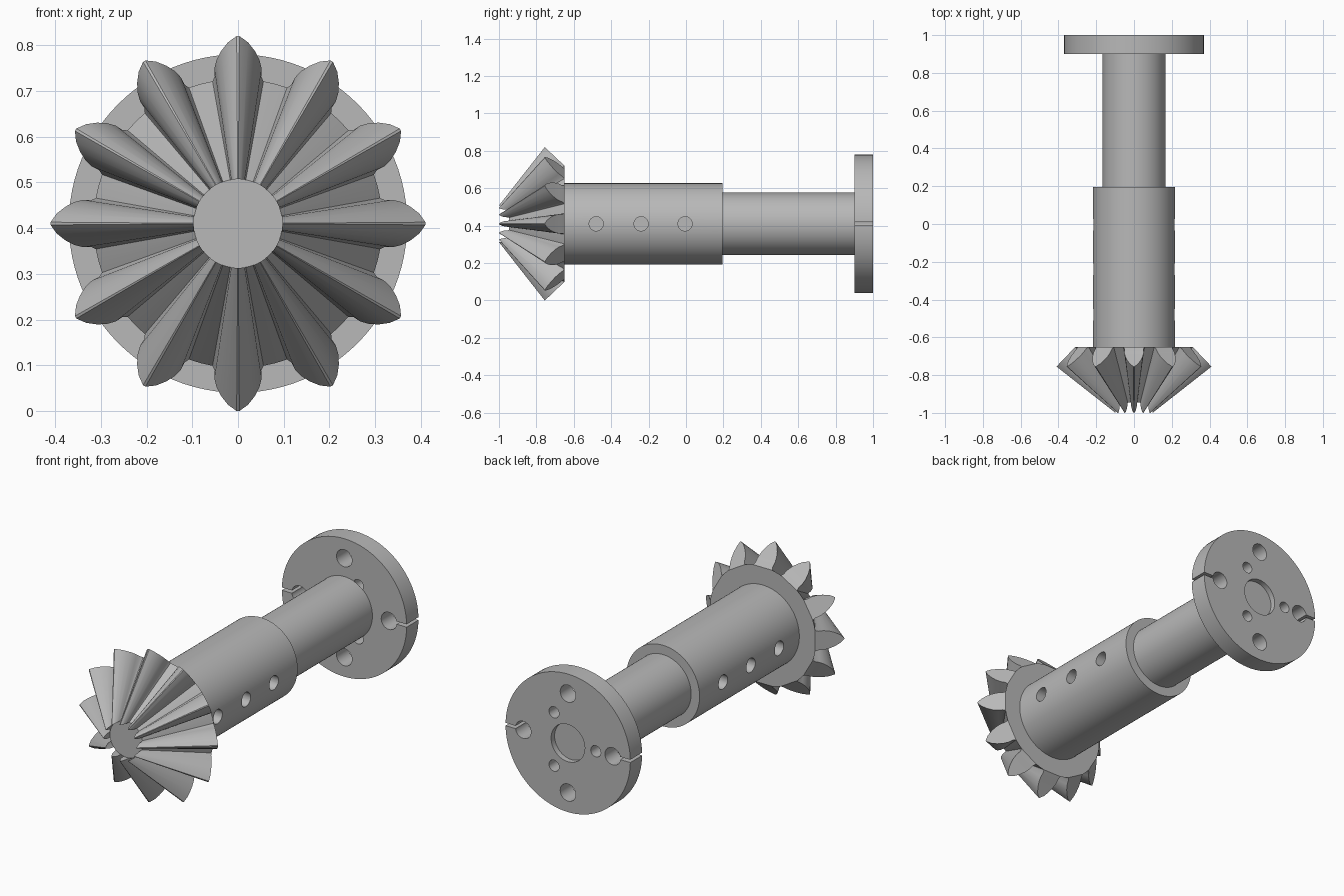
import bpy, bmesh, math
from mathutils import Vector

if "Cube" in bpy.data.objects:
    bpy.data.objects.remove(bpy.data.objects["Cube"])

CZ = 0.41  # height of the main axis

steel = bpy.data.materials.new("grey steel")
steel.diffuse_color = (0.48, 0.48, 0.48, 1)
steel.use_nodes = True
steel.node_tree.nodes["Principled BSDF"].inputs["Base Color"].default_value = steel.diffuse_color


def finish(ob):
    ob.data.materials.clear()
    ob.data.materials.append(steel)
    bpy.ops.object.select_all(action='DESELECT')
    ob.select_set(True)
    bpy.context.view_layer.objects.active = ob
    bpy.ops.object.shade_smooth_by_angle(angle=math.radians(28))


def cylinder(name, r, a, b, axis='Y', x=0, y=0, z=CZ, verts=96):
    """Cylinder running from a to b along an axis."""
    m = (a + b) / 2
    loc = (x, m, z) if axis == 'Y' else (m, y, z)
    rot = (math.pi / 2, 0, 0) if axis == 'Y' else (0, math.pi / 2, 0)
    bpy.ops.mesh.primitive_cylinder_add(vertices=verts, radius=r, depth=b - a,
                                        location=loc, rotation=rot)
    ob = bpy.context.object
    ob.name = name
    return ob


def cut(ob, cutter):
    mod = ob.modifiers.new("cut", 'BOOLEAN')
    mod.operation = 'DIFFERENCE'
    mod.solver = 'EXACT'
    mod.object = cutter
    bpy.ops.object.select_all(action='DESELECT')
    ob.select_set(True)
    bpy.context.view_layer.objects.active = ob
    bpy.ops.object.modifier_apply(modifier=mod.name)
    bpy.data.objects.remove(cutter, do_unlink=True)


# Bevel gear: tooth outlines on the back cone, converging on an apex
TEETH, APEX, BACK, ROOT, TIP, BORE = 12, -1.077, -0.65, 0.316, 0.41, 0.097
HALF = [(.056, 0), (.051, .1), (.052, .28), (.047, .48), (.037, .67),
        (.022, .86), (.003, 1)]  # half width, height fraction
N = len(HALF)
PER = 2 * N + 1  # points per pitch, including one in the root gap


def back_point(angle, t):
    r = ROOT + t * (TIP - ROOT)
    return Vector((r * math.sin(angle), BACK - t * 0.105 - APEX, r * math.cos(angle)))


bm = bmesh.new()
outer, inner, floor = [], [], []
floor_y = APEX + (BACK - APEX) * BORE / ROOT
for k in range(TEETH):
    base = k * 2 * math.pi / TEETH
    outline = [(-w, t) for w, t in HALF] + [(w, t) for w, t in reversed(HALF)]
    pts = [back_point(base + w / (ROOT + t * (TIP - ROOT)), t) for w, t in outline]
    pts.append(back_point(base + math.pi / TEETH, 0))
    for p in pts:
        q = p * (BORE / math.hypot(p.x, p.z))
        outer.append(bm.verts.new((p.x, p.y + APEX, p.z + CZ)))
        inner.append(bm.verts.new((q.x, q.y + APEX, q.z + CZ)))
        floor.append(bm.verts.new((q.x, floor_y, q.z + CZ)))
total = len(outer)
for i in range(total):
    j = (i + 1) % total
    bm.faces.new((outer[i], outer[j], inner[j], inner[i]))
    bm.faces.new((inner[i], inner[j], floor[j], floor[i]))
bm.faces.new(floor)
back = []
for k in range(TEETH):
    s = k * PER
    for i in range(N - 1):  # tooth end on the back cone
        a, b = s + i, s + 2 * N - 1 - i
        bm.faces.new((outer[a], outer[a + 1], outer[b - 1], outer[b]))
    back += [outer[s], outer[s + 2 * N - 1], outer[s + 2 * N]]
bm.faces.new(back)
bmesh.ops.remove_doubles(bm, verts=bm.verts, dist=0.0003)
bmesh.ops.recalc_face_normals(bm, faces=bm.faces)
mesh = bpy.data.meshes.new("bevel_gear")
bm.to_mesh(mesh)
bm.free()
gear = bpy.data.objects.new("bevel_gear", mesh)
bpy.context.collection.objects.link(gear)
finish(gear)

# Hub with blind set-screw holes on both sides
hub = cylinder("hub", 0.217, -0.65, 0.195)
for y in (-0.48, -0.24, -0.005):
    for a, b in ((0.13, 0.3), (-0.3, -0.13)):
        cut(hub, cylinder("hole_cutter", 0.038, a, b, 'X', y=y, verts=32))
finish(hub)

# Narrow shaft
finish(cylinder("shaft", 0.167, 0.195, 0.9))

# Flange with bolt holes, dowel holes, centre recess and side slits
flange = cylinder("flange", 0.37, 0.9, 1.0)
for k in range(4):
    a = k * math.pi / 2
    cut(flange, cylinder("bolt_cutter", 0.046, 0.8, 1.1, x=0.265 * math.cos(a),
                         z=CZ + 0.265 * math.sin(a), verts=32))
for k in range(3):
    a = math.pi / 3 + k * 2 * math.pi / 3
    cut(flange, cylinder("dowel_cutter", 0.03, 0.8, 1.1, x=0.165 * math.cos(a),
                         z=CZ + 0.165 * math.sin(a), verts=24))
cut(flange, cylinder("recess_cutter", 0.1, 0.97, 1.1, verts=64))
for side in (-1, 1):
    bpy.ops.mesh.primitive_cube_add(size=1, location=(side * 0.35, 0.95, CZ + 0.002))
    slit = bpy.context.object
    slit.scale = (0.16, 0.3, 0.015)
    cut(flange, slit)
finish(flange)
